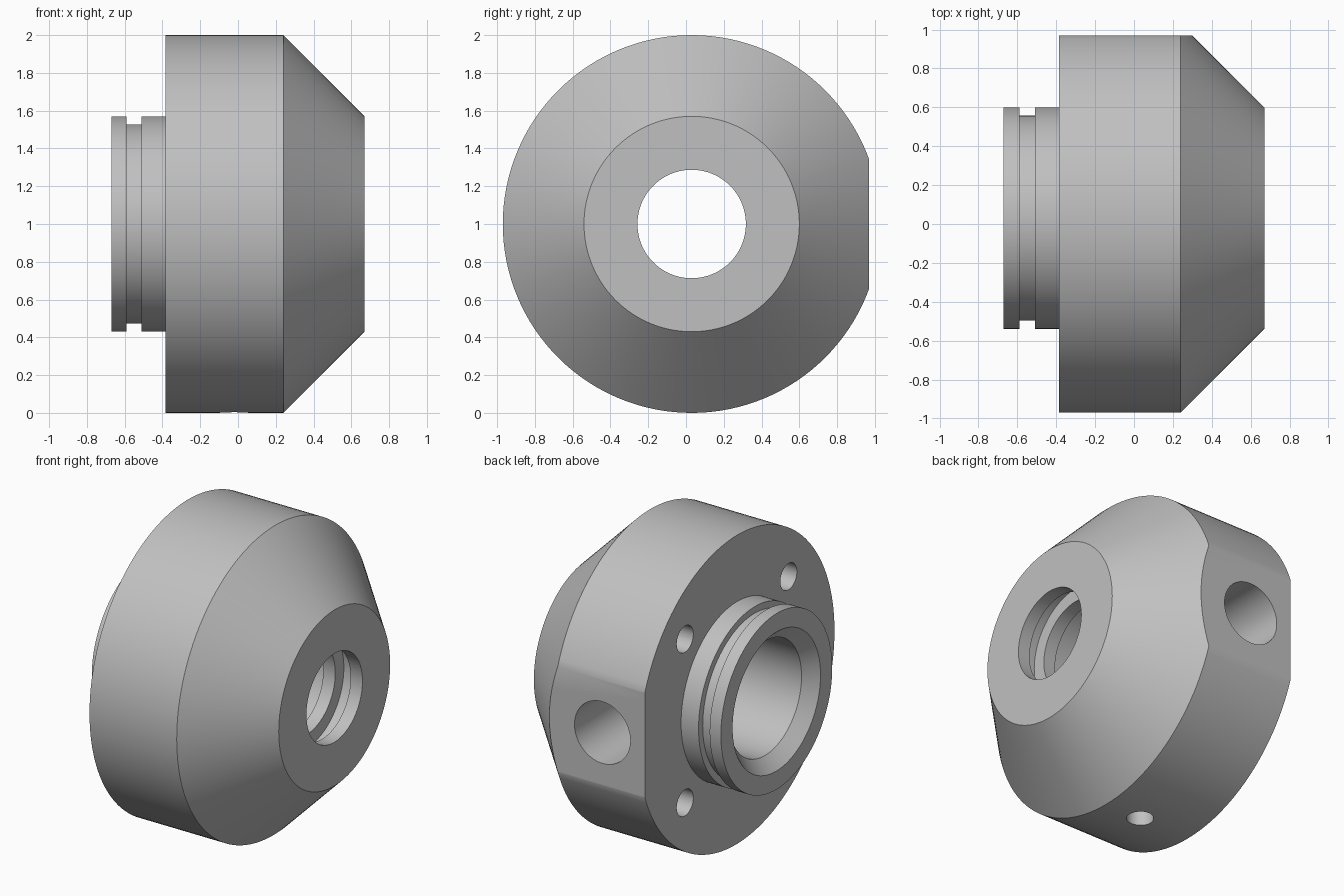
import bpy, bmesh, math
from mathutils import Matrix, Vector

if "Cube" in bpy.data.objects:
    bpy.data.objects.remove(bpy.data.objects["Cube"], do_unlink=True)

AXIS_Y, AXIS_Z = 0.03, 1.0
FLAT_Y = 0.97

# Single grey metal
metal = bpy.data.materials.new("grey metal")
metal.use_nodes = True
grey = (0.53, 0.53, 0.53, 1)
metal.diffuse_color = grey
metal.node_tree.nodes["Principled BSDF"].inputs["Base Color"].default_value = grey


def make_object(name, bm):
    bmesh.ops.recalc_face_normals(bm, faces=bm.faces)
    mesh = bpy.data.meshes.new(name)
    bm.to_mesh(mesh)
    bm.free()
    mesh.materials.append(metal)
    obj = bpy.data.objects.new(name, mesh)
    bpy.context.collection.objects.link(obj)
    return obj


def lathe(name, profile, steps):
    """Revolve a closed (x, radius) profile around the main axis."""
    bm = bmesh.new()
    rings = []
    for i in range(steps):
        a = 2 * math.pi * i / steps
        rings.append([bm.verts.new((x, AXIS_Y + r * math.cos(a), AXIS_Z + r * math.sin(a)))
                      for x, r in profile])
    n = len(profile)
    for i, ring in enumerate(rings):
        after = rings[(i + 1) % steps]
        for j in range(n):
            k = (j + 1) % n
            bm.faces.new((ring[j], ring[k], after[k], after[j]))
    return make_object(name, bm)


def drill(name, start, end, radius, steps=48):
    """Cylindrical cutter between two points."""
    start, end = Vector(start), Vector(end)
    way = end - start
    bm = bmesh.new()
    turn = way.to_track_quat('Z', 'Y').to_matrix().to_4x4()
    bmesh.ops.create_cone(bm, cap_ends=True, segments=steps, radius1=radius, radius2=radius,
                          depth=way.length, matrix=Matrix.Translation((start + end) / 2) @ turn)
    return make_object(name, bm)


# Outer shell with grooved neck and cone, then the stepped bore back again
outer = [(-0.67, 0.57), (-0.59, 0.57), (-0.59, 0.527), (-0.51, 0.527), (-0.51, 0.57),
         (-0.385, 0.57), (-0.385, 1.0), (0.24, 1.0), (0.67, 0.57)]
bore = [(0.67, 0.287), (0.585, 0.287), (0.585, 0.375), (0.475, 0.375), (0.475, 0.287),
        (0.39, 0.287), (0.39, 0.37), (-0.59, 0.37), (-0.67, 0.45)]
body = lathe("flanged_housing", outer + bore, 128)

# Side flat
bm = bmesh.new()
bmesh.ops.create_cube(bm, size=1, matrix=Matrix.Translation((0, FLAT_Y + 0.5, AXIS_Z))
                      @ Matrix.Diagonal((3, 1, 3, 1)))
cutters = [make_object("flat_cutter", bm)]

# Side port, lower cross hole and four bolt holes
cutters.append(drill("port_cutter", (-0.08, 1.2, AXIS_Z), (-0.08, 0.2, AXIS_Z), 0.2, 64))
cutters.append(drill("cross_hole_cutter", (-0.02, AXIS_Y, -0.2), (-0.02, AXIS_Y, 0.8), 0.08))
for sy in (-1, 1):
    for sz in (-1, 1):
        y, z = AXIS_Y + 0.53 * sy, AXIS_Z + 0.53 * sz
        cutters.append(drill("bolt_hole_cutter", (-0.5, y, z), (0.05, y, z), 0.085))

for cutter in cutters:
    cutter.hide_render = True
    cut = body.modifiers.new(cutter.name, 'BOOLEAN')
    cut.operation = 'DIFFERENCE'
    cut.solver = 'EXACT'
    cut.object = cutter

# Bake the cuts and drop the cutters
bpy.context.view_layer.update()
depsgraph = bpy.context.evaluated_depsgraph_get()
finished = bpy.data.meshes.new_from_object(body.evaluated_get(depsgraph))
body.modifiers.clear()
body.data = finished
for cutter in cutters:
    bpy.data.objects.remove(cutter, do_unlink=True)
finished.materials.clear()
finished.materials.append(metal)
for face in finished.polygons:
    face.material_index = 0

bpy.ops.object.select_all(action='DESELECT')
body.select_set(True)
bpy.context.view_layer.objects.active = body
bpy.ops.object.shade_smooth_by_angle(angle=math.radians(25))
